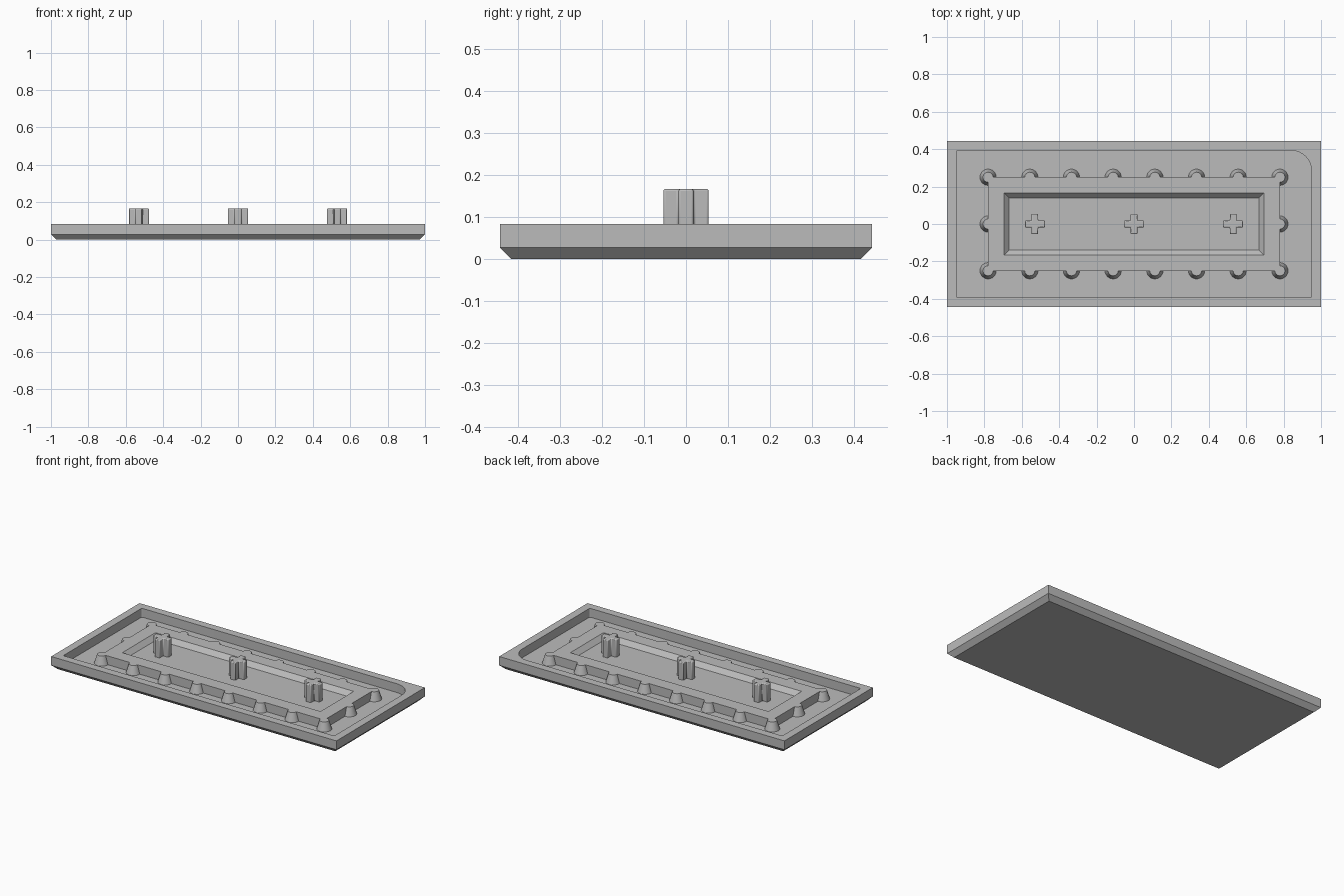
import bpy, bmesh, math

cube = bpy.data.objects.get("Cube")
if cube:
    bpy.data.objects.remove(cube)

grey = bpy.data.materials.new("plain grey")
grey.use_nodes = True
colour = (0.5, 0.5, 0.5, 1)
grey.diffuse_color = colour
grey.node_tree.nodes["Principled BSDF"].inputs["Base Color"].default_value = colour


def rounded_rect(hx, hy, radii=(0, 0, 0, 0), steps=8):
    """Outline with a radius per corner, counter-clockwise from +x +y."""
    points = []
    corners = [(1, 1), (-1, 1), (-1, -1), (1, -1)]
    for i, ((sx, sy), r) in enumerate(zip(corners, radii)):
        for k in range(steps + 1):
            a = math.pi / 2 * (i + k / steps)
            points.append((sx * (hx - r) + r * math.cos(a),
                           sy * (hy - r) + r * math.sin(a)))
    return points


def circle(r, steps=24):
    return [(r * math.cos(math.tau * k / steps), r * math.sin(math.tau * k / steps))
            for k in range(steps)]


def loft(name, sections, location=(0, 0, 0)):
    """Skin a stack of (outline, z) sections and cap both ends."""
    bm = bmesh.new()
    rings = [[bm.verts.new((x, y, z)) for x, y in outline] for outline, z in sections]
    for low, high in zip(rings, rings[1:]):
        for i in range(len(low)):
            j = (i + 1) % len(low)
            bm.faces.new((low[i], low[j], high[j], high[i]))
    bm.faces.new(rings[0][::-1])
    bm.faces.new(rings[-1])
    bmesh.ops.remove_doubles(bm, verts=bm.verts, dist=0.0001)
    bmesh.ops.recalc_face_normals(bm, faces=bm.faces)
    mesh = bpy.data.meshes.new(name)
    bm.to_mesh(mesh)
    bm.free()
    mesh.materials.append(grey)
    ob = bpy.data.objects.new(name, mesh)
    ob.location = location
    bpy.context.collection.objects.link(ob)
    bpy.ops.object.select_all(action='DESELECT')
    ob.select_set(True)
    bpy.context.view_layer.objects.active = ob
    bpy.ops.object.shade_smooth_by_angle(angle=math.radians(30))
    return ob


UNIT = 0.0278            # chamfer height and step depth
HX, HY = 1.0, 0.4425     # half size of the tray
FLOOR, TOP = UNIT, 3 * UNIT

# Tray: chamfered underside, raised rim, one large rounded inner corner
inner = rounded_rect(0.95, 0.393, (0.11, 0.01, 0.01, 0.01))
loft("tray", [
    (rounded_rect(HX - UNIT, HY - UNIT), 0),
    (rounded_rect(HX, HY), UNIT),
    (rounded_rect(HX, HY), TOP),
    (inner, TOP),
    (inner, FLOOR),
])

# Plinth with a sloped pocket in its top
PX, PY = 0.78, 0.25
loft("plinth", [
    (rounded_rect(PX, PY), FLOOR - 0.008),
    (rounded_rect(PX, PY), TOP),
    (rounded_rect(0.695, 0.166), TOP),
    (rounded_rect(0.668, 0.139), 2 * UNIT),
])

# Tapered studs along the plinth edge
spots = [(PX * (2 * i / 7 - 1), s * PY) for i in range(8) for s in (-1, 1)]
spots += [(-PX, 0), (PX, 0)]
for n, (x, y) in enumerate(spots):
    loft(f"edge_stud_{n + 1}", [(circle(0.044), FLOOR - 0.001), (circle(0.027), TOP)], (x, y, 0))

# Cross-shaped posts standing in the pocket
a, b = 0.018, 0.054
quarter = [(b, -a), (b, a), (a, a)]
cross = []
for turn in range(4):
    cross += quarter
    quarter = [(-y, x) for x, y in quarter]
for n, x in enumerate((-0.53, 0, 0.53)):
    post = loft(f"cross_post_{n + 1}", [(cross, 0.05), (cross, 6 * UNIT)], (x, 0, 0))
    bevel = post.modifiers.new("soft_edges", 'BEVEL')
    bevel.width = 0.005
    bevel.segments = 2
